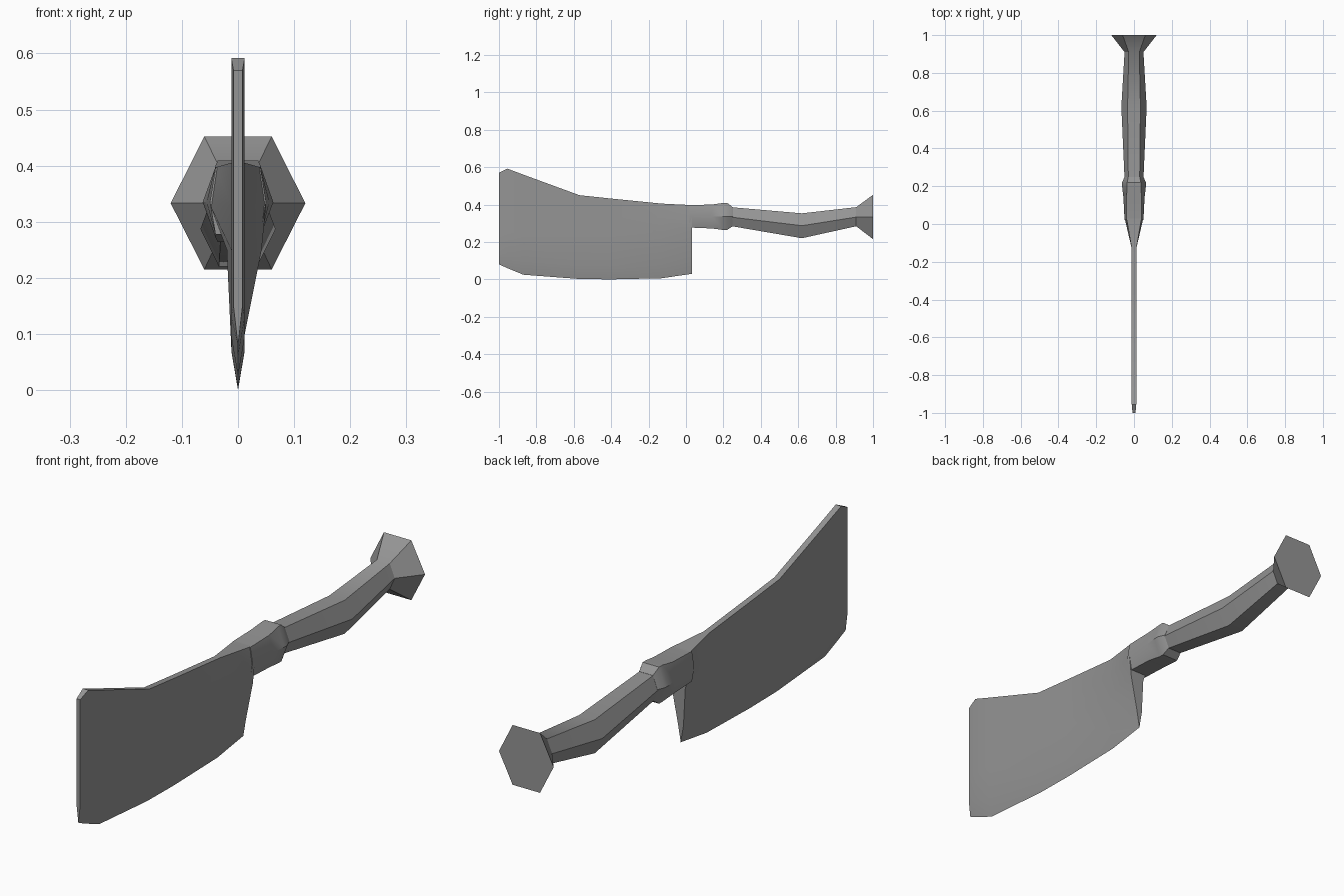
import bpy
import bmesh
import math

if "Cube" in bpy.data.objects:
    bpy.data.objects.remove(bpy.data.objects["Cube"], do_unlink=True)

# Single steel grey for the whole tool
GREY = (0.3, 0.3, 0.3, 1)
steel = bpy.data.materials.new("steel_grey")
steel.use_nodes = True
steel.diffuse_color = GREY
bsdf = next(n for n in steel.node_tree.nodes if n.type == 'BSDF_PRINCIPLED')
bsdf.inputs["Base Color"].default_value = GREY
bsdf.inputs["Roughness"].default_value = 0.7


def loft(name, sections):
    """Skin a closed solid through equal-length rings of points."""
    bm = bmesh.new()
    rings = [[bm.verts.new(p) for p in ring] for ring in sections]
    for a, b in zip(rings, rings[1:]):
        for i in range(len(a)):
            j = (i + 1) % len(a)
            bm.faces.new((a[i], a[j], b[j], b[i]))
    bm.faces.new(rings[0])
    bm.faces.new(rings[-1])
    bmesh.ops.recalc_face_normals(bm, faces=bm.faces)
    mesh = bpy.data.meshes.new(name)
    bm.to_mesh(mesh)
    bm.free()
    mesh.materials.append(steel)
    obj = bpy.data.objects.new(name, mesh)
    bpy.context.collection.objects.link(obj)
    bpy.ops.object.select_all(action='DESELECT')
    obj.select_set(True)
    bpy.context.view_layer.objects.active = obj
    bpy.ops.object.shade_smooth_by_angle(angle=math.radians(30))
    return obj


def blade_section(y, top, bottom, half):
    """Slab with a ground wedge along the lower edge."""
    levels = (top, 0.33, 0.25, bottom + 0.07)
    left = [(half, y, z) for z in levels]
    right = [(-half, y, z) for z in reversed(levels)]
    return left + [(0, y, bottom)] + right


def hex_section(y, top, middle, bottom, side, flat):
    """Six-sided ring with flat top and bottom."""
    return [(flat, y, top), (side, y, middle), (flat, y, bottom),
            (-flat, y, bottom), (-side, y, middle), (-flat, y, top)]


# Blade, with the heel flaring out to meet the collar
blade = [blade_section(*s) for s in (
    (-1.0, 0.57, 0.08, 0.008),
    (-0.955, 0.592, 0.06, 0.012),
    (-0.87, 0.56, 0.025, 0.012),
    (-0.57, 0.45, 0.002, 0.012),
    (-0.4, 0.432, 0.0, 0.012),
    (-0.13, 0.405, 0.006, 0.012),
)]
heel = [(0.04, 0.397), (0.05, 0.33), (0.042, 0.25), (0.012, 0.1), (0, 0.03),
        (-0.012, 0.1), (-0.02, 0.25), (-0.05, 0.33), (-0.04, 0.397)]
blade.append([(x, 0.033, z) for x, z in heel])
loft("blade", blade)

# Collar and raised ring between blade and grip
loft("collar", [hex_section(*s) for s in (
    (0.02, 0.397, 0.335, 0.277, 0.05, 0.04),
    (0.14, 0.4, 0.335, 0.272, 0.056, 0.04),
    (0.2, 0.409, 0.335, 0.264, 0.063, 0.036),
    (0.22, 0.409, 0.335, 0.264, 0.063, 0.036),
    (0.25, 0.386, 0.335, 0.285, 0.05, 0.03),
)])

# Curved six-sided grip that flares into the pommel
loft("grip", [hex_section(*s) for s in (
    (0.24, 0.386, 0.333, 0.285, 0.05, 0.03),
    (0.62, 0.353, 0.287, 0.22, 0.067, 0.034),
    (0.91, 0.386, 0.333, 0.284, 0.05, 0.028),
    (1.0, 0.452, 0.333, 0.215, 0.12, 0.06),
)])
